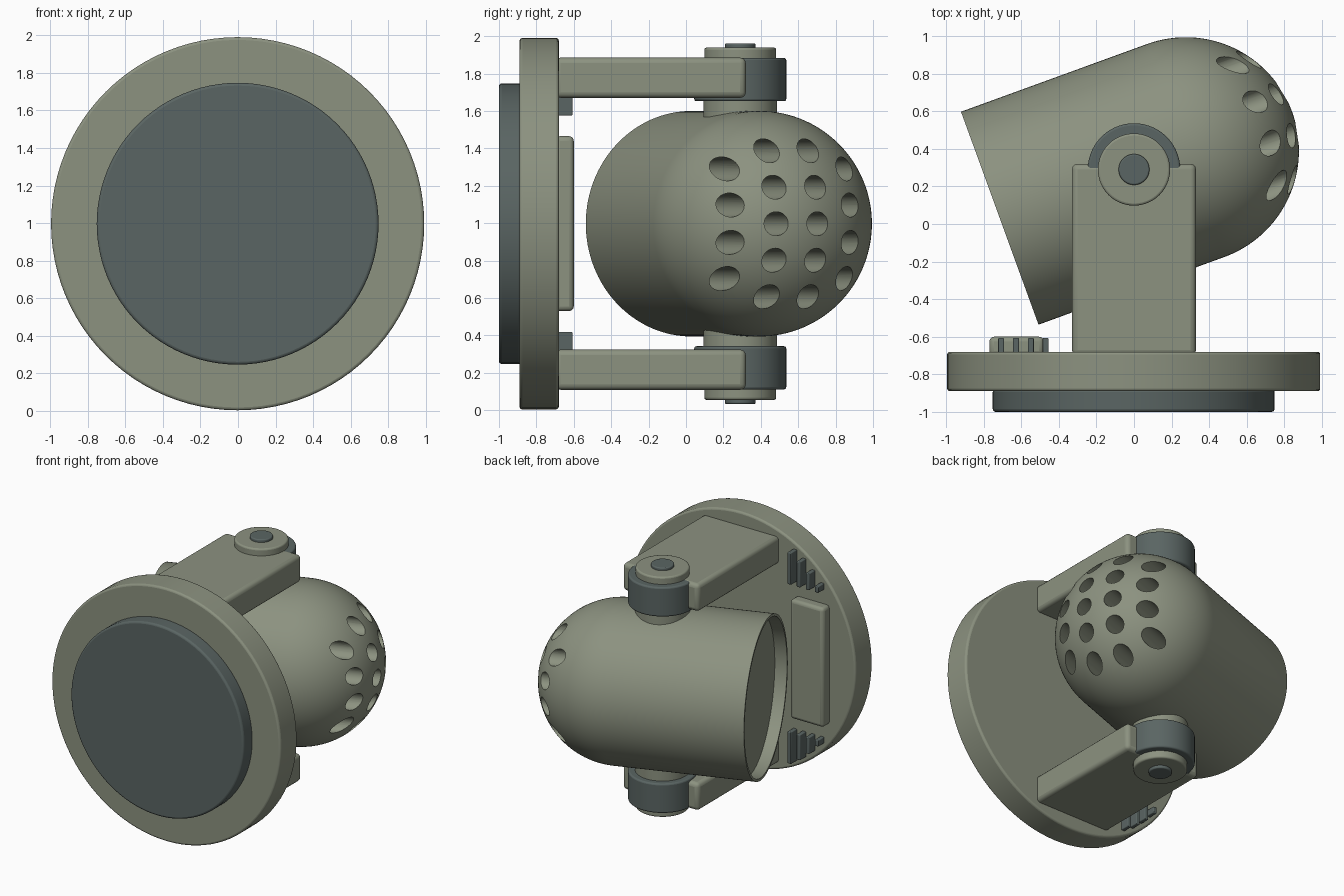
import bpy, bmesh, math
from mathutils import Matrix, Vector

if "Cube" in bpy.data.objects:
    bpy.data.objects.remove(bpy.data.objects["Cube"])

CZ = 0.997            # height of the central axis
PIVOT_Y = 0.29        # hinge axis position


def material(name, rgb):
    m = bpy.data.materials.new(name)
    m.diffuse_color = (*rgb, 1)
    m.use_nodes = True
    m.node_tree.nodes["Principled BSDF"].inputs["Base Color"].default_value = m.diffuse_color
    return m


OLIVE = material("olive_grey", (0.262, 0.287, 0.216))
DARK = material("dark_slate", (0.102, 0.130, 0.125))


def finish(name, bm, mat, bevel=0.0, matrix=None):
    bmesh.ops.recalc_face_normals(bm, faces=bm.faces)
    me = bpy.data.meshes.new(name)
    bm.to_mesh(me)
    bm.free()
    ob = bpy.data.objects.new(name, me)
    bpy.context.collection.objects.link(ob)
    me.materials.append(mat)
    if matrix:
        ob.matrix_world = matrix
    if bevel:
        mod = ob.modifiers.new("bevel", 'BEVEL')
        mod.width, mod.segments = bevel, 3
        mod.limit_method = 'ANGLE'
    smooth(ob)
    return ob


def smooth(ob):
    bpy.ops.object.select_all(action='DESELECT')
    ob.select_set(True)
    bpy.context.view_layer.objects.active = ob
    bpy.ops.object.shade_smooth_by_angle(angle=math.radians(35))


def box(name, lo, hi, mat, bevel):
    lo, hi = Vector(lo), Vector(hi)
    bm = bmesh.new()
    bmesh.ops.create_cube(bm, size=1, matrix=Matrix.Translation((lo + hi) / 2)
                          @ Matrix.Diagonal((*(hi - lo), 1)))
    return finish(name, bm, mat, bevel)


def drum(name, r, a, b, mat, bevel, frame):
    """Cylinder from a to b along the local z axis of the frame."""
    bm = bmesh.new()
    bmesh.ops.create_cone(bm, cap_ends=True, segments=96, radius1=r, radius2=r,
                          depth=b - a, matrix=Matrix.Translation((0, 0, (a + b) / 2)))
    return finish(name, bm, mat, bevel, frame)


# Wall base: large disc and dark mounting disc, axis along -y
base = Matrix.Translation((-0.002, 0, CZ)) @ Matrix.Rotation(math.pi / 2, 4, 'X')
drum("base_disc", 0.993, 0.68, 0.89, OLIVE, 0.015, base)
drum("mounting_disc", 0.75, 0.88, 1.0, DARK, 0.015, base)

# Raised plate on the inner side of the base
box("base_plate", (-0.77, -0.70, 0.53), (-0.48, -0.60, 1.465), OLIVE, 0.025)

# Arms, hinges and vent bars, mirrored above and below the axis
for s, side in ((1, "upper"), (-1, "lower")):
    def span(a, b):
        return sorted((CZ + s * a, CZ + s * b))

    z0, z1 = span(0.673, 0.888)
    box(side + "_arm", (-0.33, -0.70, z0), (0.33, 0.32, z1), OLIVE, 0.03)
    hinge = Matrix.Translation((0, PIVOT_Y, CZ))
    if s < 0:
        hinge = hinge @ Matrix.Rotation(math.pi, 4, 'X')
    drum(side + "_hinge_neck", 0.197, 0.45, 0.68, OLIVE, 0, hinge)
    drum(side + "_hinge_collar", 0.246, 0.655, 0.886, DARK, 0.012, hinge)
    drum(side + "_hinge_cap", 0.192, 0.85, 0.942, OLIVE, 0.012, hinge)
    drum(side + "_hinge_pin", 0.082, 0.90, 0.964, DARK, 0.008, hinge)
    for i, length in enumerate((0.25, 0.2, 0.13, 0.05)):
        x = -0.47 - 0.079 * i
        z0, z1 = span(0.578, 0.578 + length)
        box(f"{side}_vent_bar_{i + 1}", (x - 0.016, -0.70, z0),
            (x + 0.016, -0.607, z1), DARK, 0.006)

# Head: round-ended barrel with a recessed front, turned 20 degrees
c, n = math.cos(math.radians(20)), math.sin(math.radians(20))
head_frame = Matrix(((-n, 0, c, 0.275), (c, 0, n, 0.391),
                     (0, 1, 0, CZ), (0, 0, 0, 1)))
R, L = 0.603, 1.053
profile = [(0, -L + 0.09), (R - 0.02, -L + 0.09), (R - 0.02, -L), (R, -L)]
profile += [(R * math.cos(t), R * math.sin(t))
            for t in (math.pi / 2 * i / 32 for i in range(32))] + [(0, R)]
bm = bmesh.new()
verts = [bm.verts.new((r, 0, w)) for r, w in profile]
edges = [bm.edges.new(p) for p in zip(verts, verts[1:])]
bmesh.ops.spin(bm, geom=verts + edges, axis=(0, 0, 1), cent=(0, 0, 0),
               angle=2 * math.pi, steps=128)
bmesh.ops.remove_doubles(bm, verts=bm.verts, dist=1e-4)
head = finish("head", bm, OLIVE, 0, head_frame)

# Round holes in the dome, all parallel to the barrel
bm = bmesh.new()
for u, heights in ((0.117, (-0.39, -0.195, 0, 0.195, 0.39)),
                   (0.34, (-0.293, -0.1, 0.1, 0.293))):
    for v in heights:
        for side in (-1, 1):
            bmesh.ops.create_cone(bm, cap_ends=True, segments=32, radius1=0.064,
                                  radius2=0.064, depth=0.8,
                                  matrix=Matrix.Translation((side * u, v, 0.35)))
cutter = finish("hole_cutter", bm, OLIVE, 0, head_frame)
cutter.hide_render = True
mod = head.modifiers.new("holes", 'BOOLEAN')
mod.operation, mod.object, mod.solver = 'DIFFERENCE', cutter, 'EXACT'
bpy.context.view_layer.objects.active = head
bpy.ops.object.modifier_apply(modifier=mod.name)
bpy.data.objects.remove(cutter)
smooth(head)
